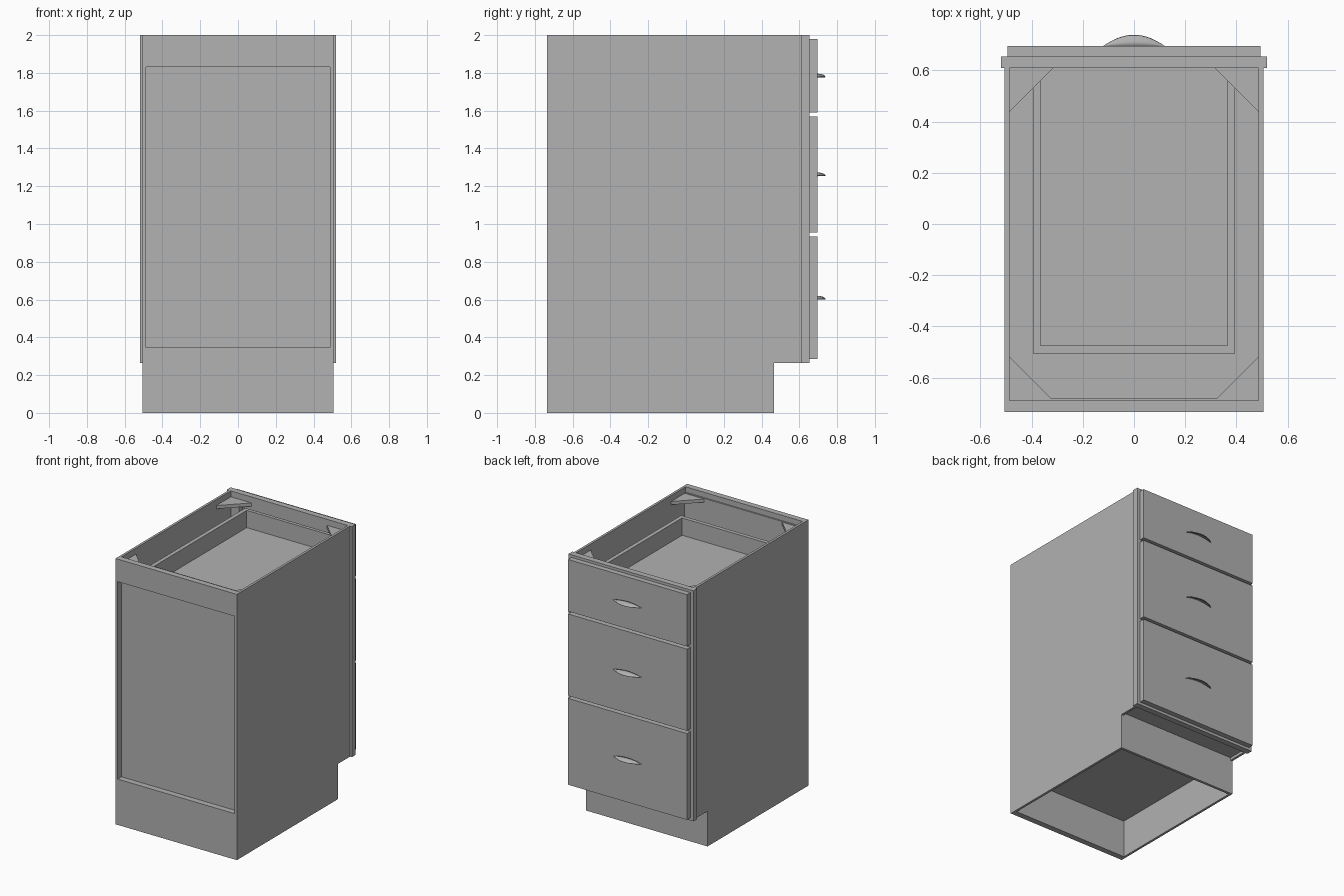
import bpy
import bmesh
import math

cube = bpy.data.objects.get("Cube")
if cube:
    bpy.data.objects.remove(cube, do_unlink=True)

grey = bpy.data.materials.new("cabinet grey")
grey.use_nodes = True
colour = (0.445, 0.445, 0.445, 1)
grey.diffuse_color = colour
grey.node_tree.nodes["Principled BSDF"].inputs["Base Color"].default_value = colour


def finish(name, bm):
    bmesh.ops.recalc_face_normals(bm, faces=bm.faces)
    mesh = bpy.data.meshes.new(name)
    bm.to_mesh(mesh)
    bm.free()
    mesh.materials.append(grey)
    obj = bpy.data.objects.new(name, mesh)
    bpy.context.collection.objects.link(obj)
    return obj


def box(name, x0, x1, y0, y1, z0, z1):
    bm = bmesh.new()
    bmesh.ops.create_cube(bm, size=1)
    for v in bm.verts:
        v.co = (x1 if v.co.x > 0 else x0,
                y1 if v.co.y > 0 else y0,
                z1 if v.co.z > 0 else z0)
    return finish(name, bm)


def prism(name, points, offset):
    """Extrude a flat outline of 3D points along an offset vector."""
    bm = bmesh.new()
    face = bm.faces.new([bm.verts.new(p) for p in points])
    ext = bmesh.ops.extrude_face_region(bm, geom=[face])
    verts = [g for g in ext["geom"] if isinstance(g, bmesh.types.BMVert)]
    bmesh.ops.translate(bm, verts=verts, vec=offset)
    return finish(name, bm)


OUT, IN = 0.505, 0.487          # side panel outer and inner x
BACK, RAIL = -0.735, -0.69      # outer and inner y of the rear rails
FRAME, FACE = 0.61, 0.655       # face frame depth range
KICK, BASE = 0.465, 0.265       # toe notch depth and height

# Carcass: notched sides, base, toe board and rear
outline = [(BACK, 0), (KICK, 0), (KICK, BASE), (FRAME, BASE), (FRAME, 2), (BACK, 2)]
for s, side in ((-1, "right"), (1, "left")):
    prism(side + "_side_panel", [(s * IN, y, z) for y, z in outline],
          (s * (OUT - IN), 0, 0))
box("base_panel", -IN, IN, RAIL, FRAME, 0.285, 0.32)
box("toe_board", -IN, IN, KICK - 0.02, KICK, 0, 0.285)
box("rear_top_rail", -IN, IN, BACK, RAIL, 1.83, 2)
box("rear_bottom_rail", -IN, IN, BACK, RAIL, 0.345, 0)
box("rear_panel", -IN, IN, RAIL, RAIL + 0.01, 0.3, 1.96)

# Corner braces
for sx in (-1, 1):
    for y, sy in ((FRAME, -1), (RAIL, 1)):
        prism("corner_brace", [(sx * IN, y, 1.93), (sx * 0.315, y, 1.93),
                               (sx * IN, y + sy * 0.172, 1.93)], (0, 0, 0.025))

# Face frame
for s, side in ((-1, "right"), (1, "left")):
    x0, x1 = sorted((s * 0.42, s * 0.52))
    box(side + "_frame_stile", x0, x1, FRAME, FACE, BASE, 2)
for z0, z1 in ((BASE, 0.34), (0.9, 0.99), (1.54, 1.63), (1.9, 2)):
    box("frame_rail", -0.42, 0.42, FRAME, FACE, z0, z1)


def handle(z):
    """Drooping crescent pull, fixed along its straight edge."""
    bm = bmesh.new()
    cols, rows = 16, 4
    grid = []
    for i in range(cols + 1):
        x = -0.12 + 0.24 * i / cols
        w = max(1 - (x / 0.12) ** 2, 0.01)
        angles = [math.pi / 2 * j / rows for j in range(rows + 1)]
        grid.append([bm.verts.new((x, 0.695 + 0.044 * w * math.sin(a),
                                   z + 0.018 * w * math.cos(a))) for a in angles])
    for a, b in zip(grid, grid[1:]):
        for j in range(rows):
            bm.faces.new((a[j], b[j], b[j + 1], a[j + 1]))
    obj = finish("drawer_handle", bm)
    shell = obj.modifiers.new("thickness", "SOLIDIFY")
    shell.thickness = 0.004
    obj.data.shade_smooth()


# Drawers: front, open box and handle
for z0, z1, grip, top in ((0.285, 0.935, 0.602, 0.8),
                          (0.955, 1.57, 1.255, 1.45),
                          (1.59, 1.98, 1.778, 1.88)):
    low = z0 + 0.12
    box("drawer_front", -0.495, 0.495, FACE, 0.695, z0, z1)
    for s in (-1, 1):
        x0, x1 = sorted((s * 0.365, s * 0.395))
        box("drawer_side", x0, x1, -0.505, FACE, low, top)
    box("drawer_back", -0.365, 0.365, -0.505, -0.475, low, top)
    box("drawer_box_front", -0.365, 0.365, 0.625, FACE, low, top)
    box("drawer_floor", -0.365, 0.365, -0.475, 0.625, low + 0.01, low + 0.04)
    handle(grip)
